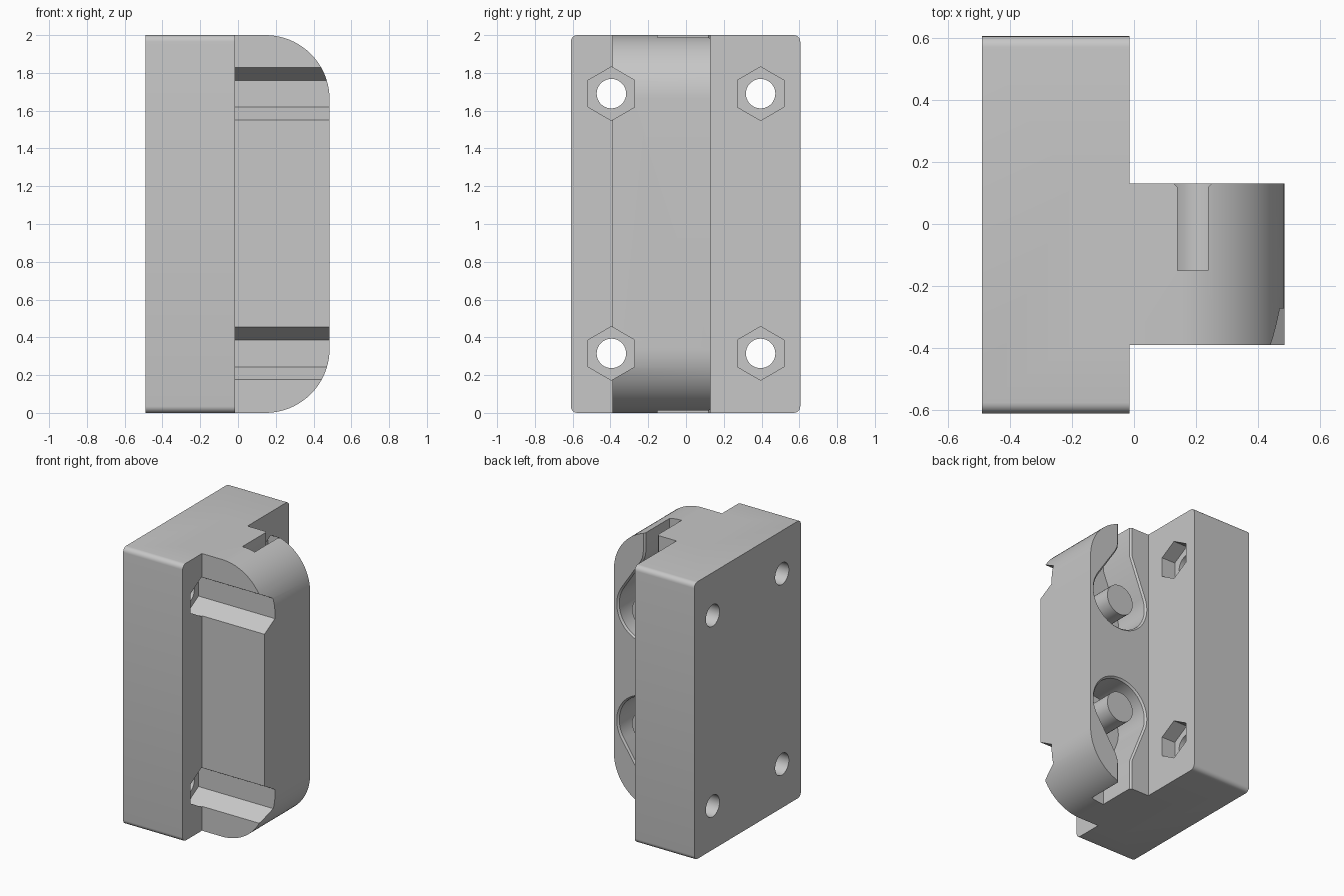
import bpy, bmesh
from math import cos, sin, radians

old = bpy.data.objects.get("Cube")
if old:
    bpy.data.objects.remove(old, do_unlink=True)

grey = bpy.data.materials.new("light grey plastic")
grey.use_nodes = True
colour = (0.57, 0.57, 0.57, 1)
grey.diffuse_color = colour
grey.node_tree.nodes["Principled BSDF"].inputs["Base Color"].default_value = colour


def arc(cx, cy, r, start, end, n):
    """Points on an arc, angles in degrees."""
    steps = [radians(start + (end - start) * i / n) for i in range(n + 1)]
    return [(cx + r * cos(a), cy + r * sin(a)) for a in steps]


def loft(name, sections):
    """Closed solid through loops that all have the same point count."""
    bm = bmesh.new()
    loops = [[bm.verts.new(p) for p in s] for s in sections]
    n = len(loops[0])
    for a, b in zip(loops, loops[1:]):
        for i in range(n):
            j = (i + 1) % n
            bm.faces.new((a[i], a[j], b[j], b[i]))
    bm.faces.new(loops[0])
    bm.faces.new(loops[-1])
    bmesh.ops.recalc_face_normals(bm, faces=bm.faces)
    mesh = bpy.data.meshes.new(name)
    bm.to_mesh(mesh)
    bm.free()
    mesh.materials.append(grey)
    obj = bpy.data.objects.new(name, mesh)
    bpy.context.collection.objects.link(obj)
    return obj


def prism_x(name, yz, x0, x1):
    return loft(name, [[(x, y, z) for y, z in yz] for x in (x0, x1)])


def prism_y(name, xz, y0, y1):
    return loft(name, [[(x, y, z) for x, z in xz] for y in (y0, y1)])


def combine(target, tool, operation):
    """Apply a boolean and delete the tool."""
    mod = target.modifiers.new("boolean", "BOOLEAN")
    mod.operation = operation
    mod.solver = "EXACT"
    mod.object = tool
    bpy.context.view_layer.objects.active = target
    bpy.ops.object.modifier_apply(modifier=mod.name)
    bpy.data.objects.remove(tool, do_unlink=True)


FACE = -0.015      # outer face of the plate
MID = 1.0          # height of the mirror plane
FLOOR, BACK = -0.15, 0.13

# Base plate with rounded long edges
r = 0.035
plate = (arc(0.605 - r, 2 - r, r, 0, 90, 6) + arc(-0.61 + r, 2 - r, r, 90, 180, 6)
         + arc(-0.61 + r, r, r, 180, 270, 6) + arc(0.605 - r, r, r, 270, 360, 6))
body = prism_x("clamp_body", plate, -0.49, FACE)

# Raised rib with large rounded outer corners
r = 0.34
rib = ([(-0.2, 0)] + arc(0.485 - r, r, r, -90, 0, 20)
       + arc(0.485 - r, 2 - r, r, 0, 90, 20) + [(-0.2, 2)])
combine(body, prism_y("rib", rib, -0.39, BACK), "UNION")

# Bolt holes with hexagonal nut recesses
for y in (-0.395, 0.395):
    for z in (0.315, 1.69):
        hexagon = arc(y, z, 0.142, 30, 330, 5)
        combine(body, prism_x("nut_recess", hexagon, FACE - 0.11, 0.7), "DIFFERENCE")
        hole = arc(y, z, 0.078, 0, 350, 35)
        combine(body, prism_x("bolt_hole", hole, -0.7, 0.1), "DIFFERENCE")


def pocket_outline(grow, side):
    """Teardrop with a narrow channel leading out of the end."""
    left, right = 0.14 - grow, 0.238 + grow
    pts = ([(left, 2.1), (left, 1.79)]
           + arc(0.23, 1.42, 0.22 + grow, 158, 395, 36)
           + [(right + 0.022, 1.775), (right + 0.006, 1.81), (right, 1.85), (right, 2.1)])
    return [(x, MID + side * (z - MID)) for x, z in pts]


# Pockets with chamfered mouths, each holding a round post
for side in (1, -1):
    layers = [(FLOOR, 0), (BACK - 0.012, 0), (BACK, 0.012), (BACK + 0.05, 0.012)]
    pocket = loft("pocket", [[(x, y, z) for x, z in pocket_outline(g, side)]
                             for y, g in layers])
    combine(body, pocket, "DIFFERENCE")
    post = arc(0.23, MID + side * 0.41, 0.11, 0, 350, 35)
    combine(body, prism_y("post", post, FLOOR - 0.05, BACK), "UNION")

# Smooth the curved walls and keep the edges crisp
bpy.ops.object.select_all(action="DESELECT")
body.select_set(True)
bpy.context.view_layer.objects.active = body
bpy.ops.object.shade_smooth_by_angle(angle=radians(25))
